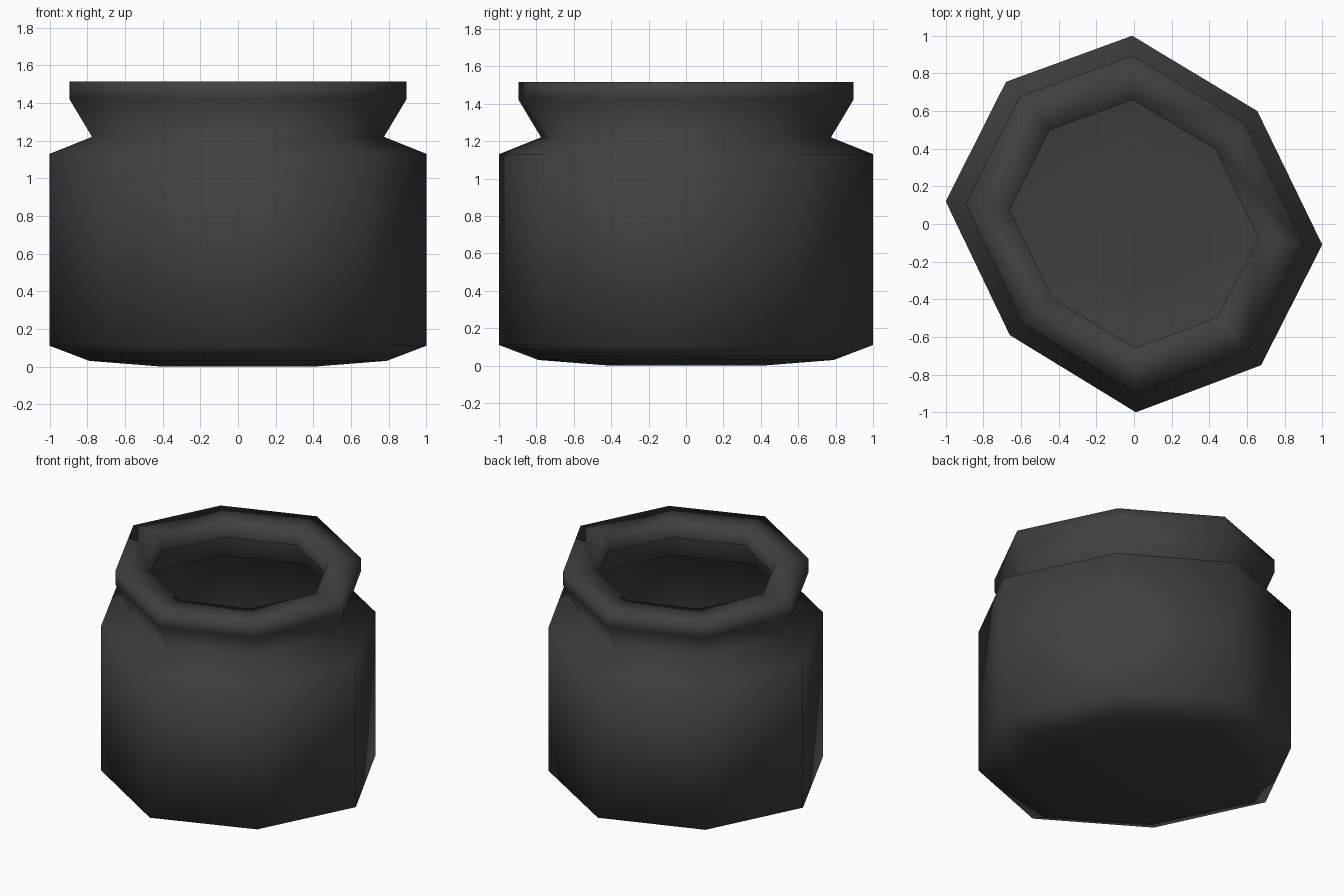
import bpy, bmesh

if "Cube" in bpy.data.objects:
    bpy.data.objects.remove(bpy.data.objects["Cube"])

# Uneven eight-sided outline of the jar, seen from above
OUTLINE = [(-0.01, 1.0), (-0.68, 0.755), (-1.0, 0.12), (-0.66, -0.59),
           (0.01, -1.0), (0.675, -0.75), (1.0, -0.11), (0.655, 0.60)]

# Side profile: (outline scale, height), from the base up and over the lip
PROFILE = [(0.41, 0.0), (0.79, 0.03), (1.0, 0.11), (1.0, 1.13), (0.775, 1.22),
           (0.895, 1.42), (0.895, 1.515), (0.66, 1.515), (0.66, 1.40)]


def lofted_shell(name, outline, profile):
    bm = bmesh.new()
    rings = [[bm.verts.new((x * s, y * s, z)) for x, y in outline]
             for s, z in profile]
    n = len(outline)
    for lower, upper in zip(rings, rings[1:]):
        for i in range(n):
            j = (i + 1) % n
            bm.faces.new((lower[i], lower[j], upper[j], upper[i]))
    bm.faces.new(rings[0][::-1])
    for f in bm.faces:
        f.smooth = True
    mesh = bpy.data.meshes.new(name)
    bm.to_mesh(mesh)
    bm.free()
    obj = bpy.data.objects.new(name, mesh)
    bpy.context.collection.objects.link(obj)
    return obj


# Jar: base, body, neck and thick open lip
jar = lofted_shell("jar", OUTLINE, PROFILE)

# Dark clay
clay = bpy.data.materials.new("dark_clay")
clay.diffuse_color = (0.05, 0.05, 0.05, 1)
clay.use_nodes = True
clay.node_tree.nodes["Principled BSDF"].inputs["Base Color"].default_value = clay.diffuse_color
jar.data.materials.append(clay)
